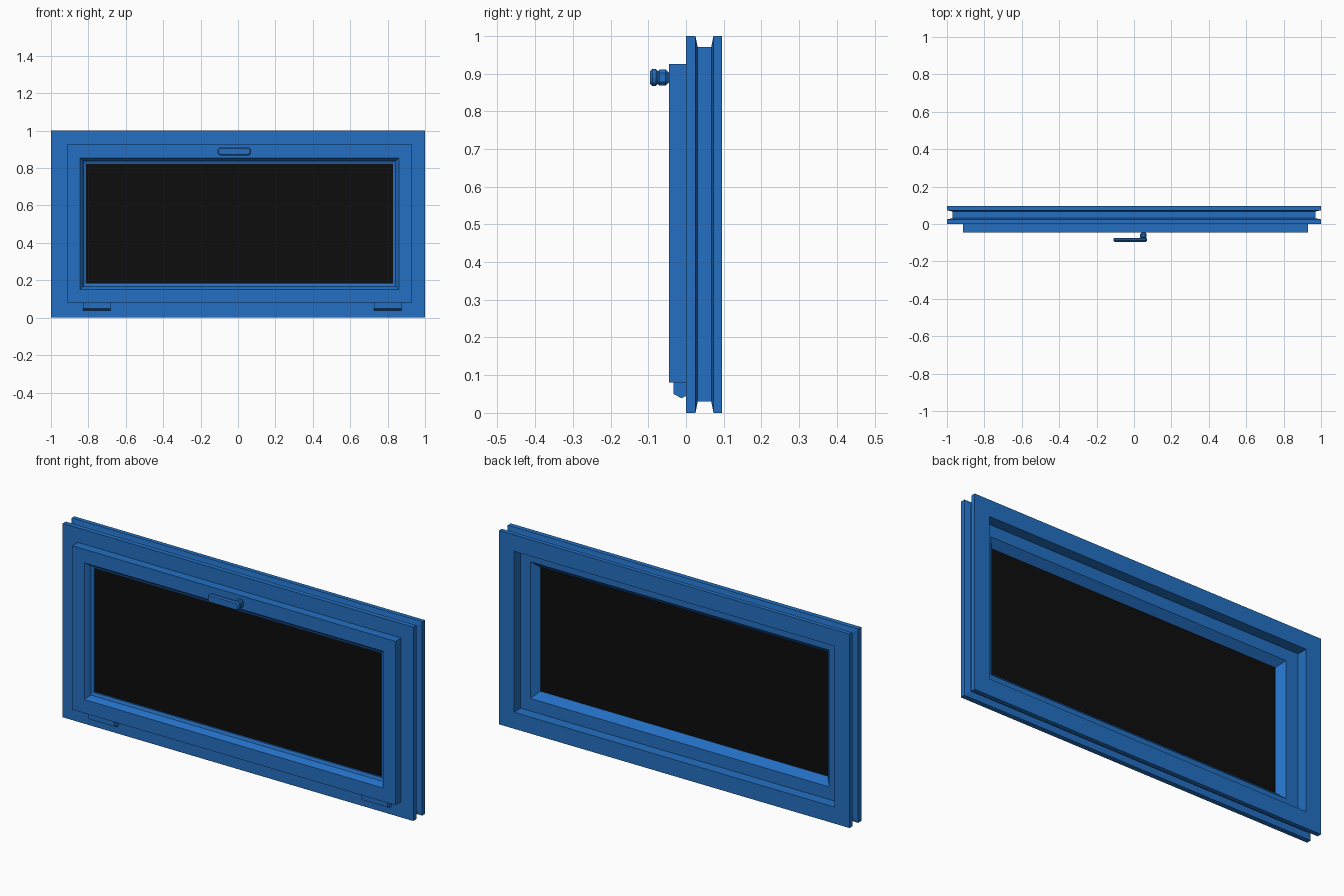
import bpy, bmesh
from mathutils import Vector

cube = bpy.data.objects.get("Cube")
if cube:
    bpy.data.objects.remove(cube)


def material(name, color):
    m = bpy.data.materials.new(name)
    m.use_nodes = True
    m.diffuse_color = (*color, 1)
    m.node_tree.nodes["Principled BSDF"].inputs["Base Color"].default_value = (*color, 1)
    return m


blue = material("blue paint", (0.017, 0.16, 0.54))
black = material("black glass", (0.004, 0.004, 0.004))


def finish(name, bm, mat):
    bmesh.ops.recalc_face_normals(bm, faces=bm.faces)
    mesh = bpy.data.meshes.new(name)
    bm.to_mesh(mesh)
    bm.free()
    mesh.materials.append(mat)
    obj = bpy.data.objects.new(name, mesh)
    bpy.context.collection.objects.link(obj)
    return obj


def rect_frame(name, x0, x1, z0, z1, profile, mat):
    """Sweep a closed (inset, y) profile around a rectangle with mitred corners."""
    bm = bmesh.new()
    rings = []
    for d, y in profile:
        corners = [(x0 + d, z0 + d), (x1 - d, z0 + d), (x1 - d, z1 - d), (x0 + d, z1 - d)]
        rings.append([bm.verts.new((x, y, z)) for x, z in corners])
    for a, b in zip(rings, rings[1:] + rings[:1]):
        for i in range(4):
            j = (i + 1) % 4
            bm.faces.new((a[i], a[j], b[j], b[i]))
    return finish(name, bm, mat)


def extrude(name, points, offset, mat):
    """Extrude a flat polygon into a solid."""
    bm = bmesh.new()
    face = bm.faces.new([bm.verts.new(p) for p in points])
    out = bmesh.ops.extrude_face_region(bm, geom=[face])["geom"]
    verts = [v for v in out if isinstance(v, bmesh.types.BMVert)]
    bmesh.ops.translate(bm, verts=verts, vec=Vector(offset))
    return finish(name, bm, mat)


def bar(name, x0, x1, y0, y1, z0, z1, mat):
    bm = bmesh.new()
    bmesh.ops.create_cube(bm, size=1)
    for v in bm.verts:
        v.co = ((x0 + x1) / 2 + v.co.x * (x1 - x0),
                (y0 + y1) / 2 + v.co.y * (y1 - y0),
                (z0 + z1) / 2 + v.co.z * (z1 - z0))
    return finish(name, bm, mat)


def bevel(obj, width, segments=1):
    mod = obj.modifiers.new("bevel", "BEVEL")
    mod.width = width
    mod.segments = segments
    mod.limit_method = "ANGLE"


# Fixed outer frame with a groove round its edge
rect_frame("outer_frame", -1, 1, 0, 1, [
    (0, 0), (0, 0.025), (0.03, 0.031), (0.03, 0.067), (0, 0.073),
    (0, 0.095), (0.085, 0.095), (0.085, 0)], blue)

# Opening sash with glazing bead and bevelled back
rect_frame("sash", -0.915, 0.93, 0.08, 0.925, [
    (0, -0.045), (0, 0.04), (0.07, 0.04), (0.1025, 0.005),
    (0.1025, -0.012), (0.088, -0.018), (0.082, -0.03), (0.07, -0.045)], blue)

# Glass pane
bar("glass", -0.82, 0.835, -0.004, 0.004, 0.175, 0.825, black)

# Handle: rounded grip and neck
grip = bar("handle_grip", -0.11, 0.07, -0.095, -0.074, 0.867, 0.912, blue)
bm = bmesh.new()
bm.from_mesh(grip.data)
ends = [e for e in bm.edges if abs(e.verts[0].co.y - e.verts[1].co.y) > 0.01]
bmesh.ops.bevel(bm, geom=ends, offset=0.018, segments=3, profile=0.5, affect="EDGES")
bm.to_mesh(grip.data)
bm.free()
bevel(grip, 0.006)
neck = bar("handle_neck", 0.032, 0.068, -0.08, -0.044, 0.868, 0.911, blue)
bevel(neck, 0.01)

# Two hinge covers under the sash
hinge = [(-0.033, 0.082), (-0.033, 0.05), (-0.012, 0.039), (0.001, 0.045), (0.001, 0.082)]
for side, x in (("right", -0.83), ("left", 0.727)):
    extrude(side + "_hinge", [(x, y, z) for y, z in hinge], (0.148, 0, 0), blue)
